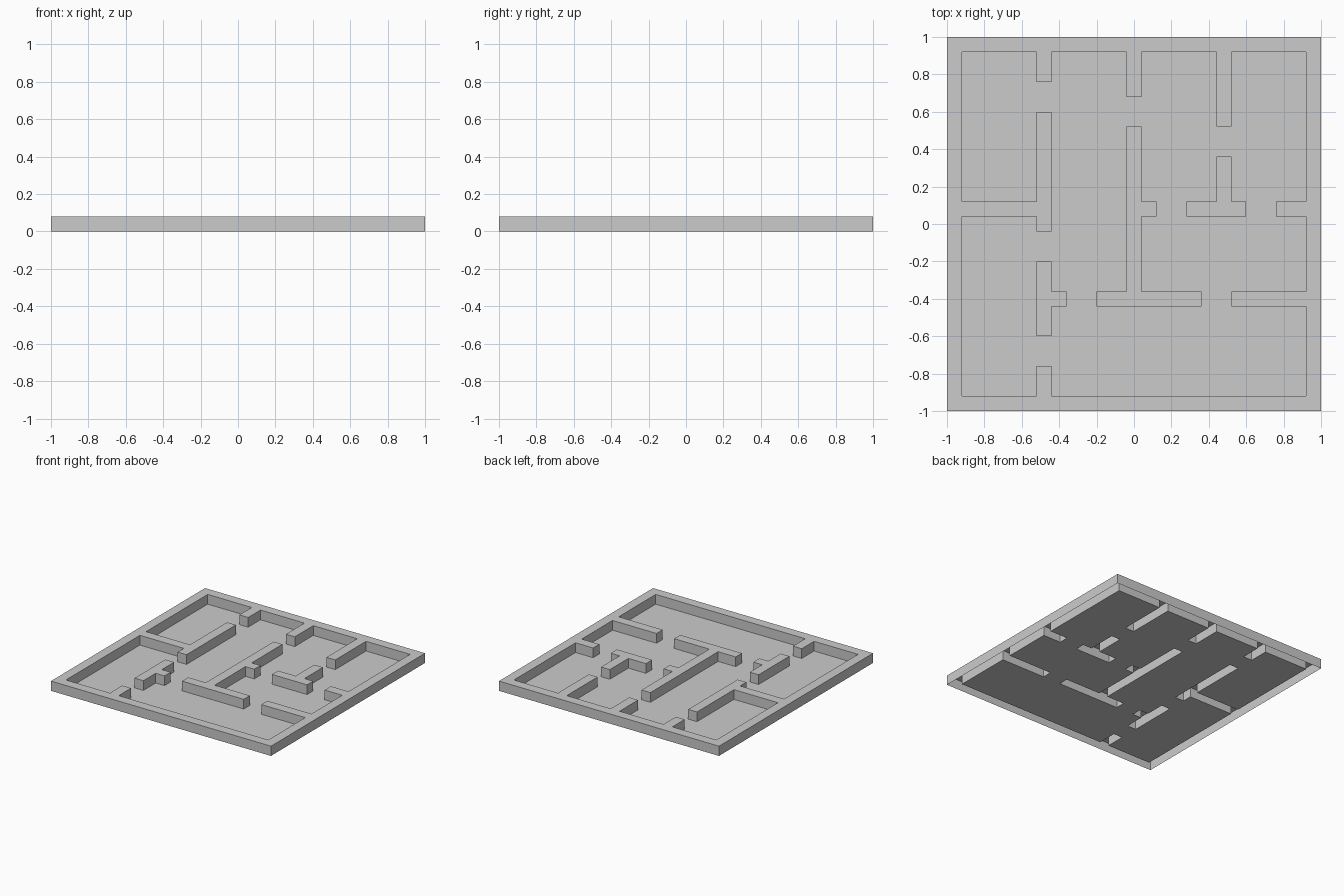
import bpy, bmesh

if "Cube" in bpy.data.objects:
    bpy.data.objects.remove(bpy.data.objects["Cube"])

N = 25            # plan is a 25 x 25 cell grid
C = 2 / N         # cell size, also wall height

# Wall runs as (i0, j0, i1, j1), inclusive cell ranges
RUNS = [
    (0, 0, 24, 0), (0, 24, 24, 24), (0, 0, 0, 24), (24, 0, 24, 24),   # rim
    (6, 1, 6, 2), (6, 5, 6, 9), (6, 12, 6, 19), (6, 22, 6, 23),       # left partition
    (12, 8, 12, 18), (12, 21, 12, 23),                                # middle partition
    (18, 14, 18, 16), (18, 19, 18, 23),                               # right partition
    (1, 13, 5, 13), (13, 13, 13, 13), (16, 13, 19, 13), (22, 13, 23, 13),  # upper cross walls
    (7, 7, 7, 7), (10, 7, 16, 7), (19, 7, 23, 7),                     # lower cross walls
]
walls = {(i, j) for a, b, c, d in RUNS
         for i in range(a, c + 1) for j in range(b, d + 1)}


def build(name, quads):
    bm = bmesh.new()
    for q in quads:
        bm.faces.new([bm.verts.new((x * C - 1, y * C - 1, z * C)) for x, y, z in q])
    bmesh.ops.remove_doubles(bm, verts=bm.verts, dist=1e-4)
    mesh = bpy.data.meshes.new(name)
    bm.to_mesh(mesh)
    bm.free()
    obj = bpy.data.objects.new(name, mesh)
    bpy.context.collection.objects.link(obj)
    return obj


def flat(i, j, z):
    return [(i, j, z), (i + 1, j, z), (i + 1, j + 1, z), (i, j + 1, z)]


# Floor: thin sheet only between the walls
cells = [(i, j) for i in range(N) for j in range(N)]
build("room_floor", [flat(i, j, 0) for i, j in cells if (i, j) not in walls])

# Walls: top caps and outward sides, hollow and open underneath
quads = []
for i, j in sorted(walls):
    quads.append(flat(i, j, 1))
    ring = [(i, j), (i + 1, j), (i + 1, j + 1), (i, j + 1)]
    for k, (di, dj) in enumerate([(0, -1), (1, 0), (0, 1), (-1, 0)]):
        if (i + di, j + dj) not in walls:
            p, q = ring[k], ring[(k + 1) % 4]
            quads.append([(*p, 0), (*q, 0), (*q, 1), (*p, 1)])
build("partition_walls", quads)
